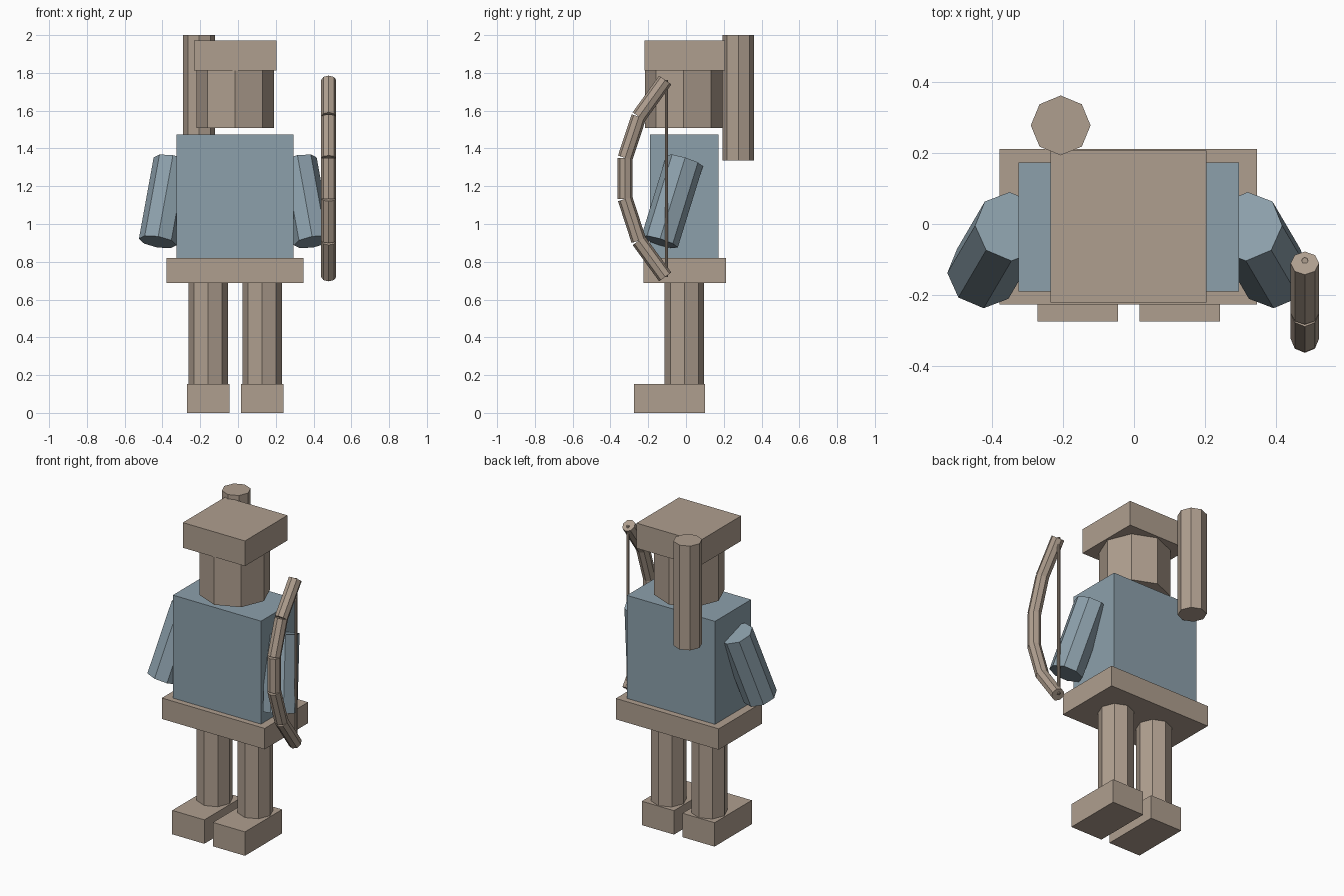
import bpy, bmesh
from mathutils import Vector, Matrix

if "Cube" in bpy.data.objects:
    bpy.data.objects.remove(bpy.data.objects["Cube"])


def material(name, color):
    m = bpy.data.materials.new(name)
    m.diffuse_color = (*color, 1)
    m.use_nodes = True
    m.node_tree.nodes["Principled BSDF"].inputs["Base Color"].default_value = m.diffuse_color
    return m


BROWN = material("warm_brown", (0.43, 0.345, 0.275))
BLUE = material("dusty_blue", (0.265, 0.353, 0.41))


def finish(name, bm, mat):
    mesh = bpy.data.meshes.new(name)
    bm.to_mesh(mesh)
    bm.free()
    mesh.materials.append(mat)
    obj = bpy.data.objects.new(name, mesh)
    bpy.context.collection.objects.link(obj)


def box(name, lo, hi, mat):
    lo, hi = Vector(lo), Vector(hi)
    bm = bmesh.new()
    matrix = Matrix.Translation((lo + hi) / 2) @ Matrix.Diagonal((*(hi - lo), 1))
    bmesh.ops.create_cube(bm, size=1, matrix=matrix)
    finish(name, bm, mat)


def rod(name, start, end, radius, mat, sides=8):
    """Capped straight prism between two points."""
    start, end = Vector(start), Vector(end)
    axis = end - start
    turn = Vector((0, 0, 1)).rotation_difference(axis).to_matrix().to_4x4()
    bm = bmesh.new()
    bmesh.ops.create_cone(bm, cap_ends=True, segments=sides, radius1=radius,
                          radius2=radius, depth=axis.length,
                          matrix=Matrix.Translation((start + end) / 2) @ turn)
    finish(name, bm, mat)


MID = -0.015  # the body's own centre line

# Body and belt
box("torso", (-0.325, -0.19, 0.818), (0.295, 0.173, 1.475), BLUE)
box("belt", (-0.378, -0.226, 0.687), (0.346, 0.211, 0.82), BROWN)

# Head and hat
rod("head", (MID, -0.012, 1.507), (MID, -0.012, 1.82), 0.206, BROWN)
box("hat", (-0.234, -0.22, 1.812), (0.203, 0.207, 1.972), BROWN)

# Legs, feet and arms on each side
for side, s in (("left", -1), ("right", 1)):
    x = MID + s * 0.143
    rod("leg_" + side, (x, -0.009, 0.14), (x, -0.009, 0.70), 0.105, BROWN)
    box("foot_" + side, (x - 0.113, -0.274, 0), (x + 0.113, 0.1, 0.152), BROWN)
    rod("arm_" + side, (MID + s * 0.41, -0.14, 0.905),
        (MID + s * 0.332, -0.007, 1.335), 0.101, BLUE)

# Quiver on the back
rod("quiver", (-0.206, 0.277, 1.337), (-0.206, 0.277, 2.0), 0.084, BROWN)

# Bow limbs as straight segments along an arc, plus the string
BOW_X = 0.48
arc = [(-0.11, 0.72), (-0.25, 0.912), (-0.322, 1.133),
       (-0.322, 1.35), (-0.25, 1.568), (-0.11, 1.762)]
for i, (a, b) in enumerate(zip(arc, arc[1:])):
    rod(f"bow_segment_{i + 1}", (BOW_X, *a), (BOW_X, *b), 0.04, BROWN)
rod("bow_string", (BOW_X, -0.103, 0.72), (BOW_X, -0.103, 1.762), 0.009, BROWN)
